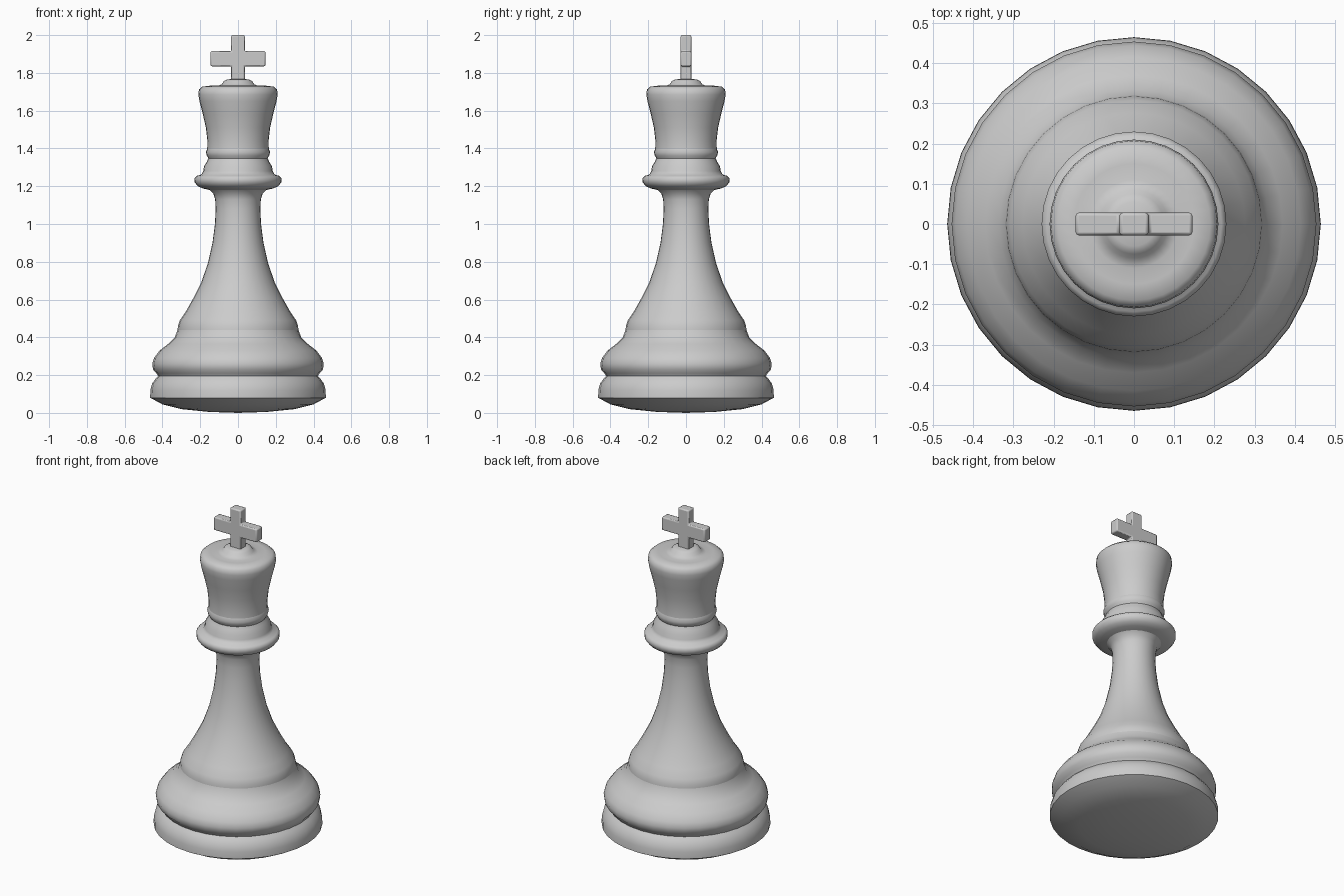
import bpy
import bmesh
from math import radians

if "Cube" in bpy.data.objects:
    bpy.data.objects.remove(bpy.data.objects["Cube"])

# Single stone-grey material
GREY = (0.6, 0.6, 0.6, 1)
stone = bpy.data.materials.new("stone grey")
stone.use_nodes = True
stone.diffuse_color = GREY
stone.node_tree.nodes["Principled BSDF"].inputs["Base Color"].default_value = GREY


def add_object(name, bm, angle):
    bmesh.ops.recalc_face_normals(bm, faces=bm.faces)
    mesh = bpy.data.meshes.new(name)
    bm.to_mesh(mesh)
    bm.free()
    obj = bpy.data.objects.new(name, mesh)
    bpy.context.collection.objects.link(obj)
    mesh.materials.append(stone)
    bpy.ops.object.select_all(action="DESELECT")
    obj.select_set(True)
    bpy.context.view_layer.objects.active = obj
    bpy.ops.object.shade_smooth_by_angle(angle=radians(angle))
    return obj


def lathe(name, profile, segments=32, angle=50):
    """Spin (radius, height) points around the z axis."""
    bm = bmesh.new()
    verts = [bm.verts.new((r, 0, z)) for r, z in profile]
    edges = [bm.edges.new(pair) for pair in zip(verts, verts[1:])]
    bmesh.ops.spin(bm, geom=verts + edges, cent=(0, 0, 0), axis=(0, 0, 1),
                   angle=radians(360), steps=segments)
    bmesh.ops.remove_doubles(bm, verts=bm.verts, dist=0.0005)
    return add_object(name, bm, angle)


# Foot with a shallow domed underside, and the moulding above it
lathe("base", [(0, 0), (0.15, 0.005), (0.3, 0.02), (0.4, 0.045), (0.465, 0.08),
               (0.464, 0.12), (0.455, 0.155), (0.437, 0.18), (0.423, 0.195),
               (0.432, 0.21), (0.45, 0.23), (0.454, 0.26), (0.445, 0.29),
               (0.415, 0.33), (0.37, 0.365), (0.335, 0.4), (0.32, 0.44)])

# Flared stem
lathe("stem", [(0.32, 0.44), (0.318, 0.46), (0.308, 0.49), (0.277, 0.535),
               (0.235, 0.61), (0.195, 0.69), (0.16, 0.79), (0.135, 0.9),
               (0.122, 1.0), (0.118, 1.08), (0.121, 1.13), (0.13, 1.16),
               (0.15, 1.18)])

# Collar rings
lathe("collar", [(0.15, 1.18), (0.185, 1.188), (0.213, 1.2), (0.229, 1.22),
                 (0.23, 1.243), (0.218, 1.255), (0.193, 1.262), (0.184, 1.28),
                 (0.18, 1.305), (0.165, 1.33), (0.157, 1.348), (0.165, 1.362),
                 (0.17, 1.38), (0.163, 1.4)])

# Flared crown with a small button on top
lathe("crown", [(0.163, 1.4), (0.162, 1.44), (0.17, 1.51), (0.186, 1.58),
                (0.204, 1.65), (0.21, 1.685), (0.207, 1.712), (0.19, 1.727),
                (0.15, 1.732), (0.11, 1.73), (0.085, 1.74), (0.075, 1.757),
                (0.055, 1.766), (0, 1.768)])

# Upright cross: plus outline built from one quarter, then extruded
MID, W, H, ARM, T = 1.875, 0.036, 0.04, 0.145, 0.028
TOP, FOOT = 2.0 - MID, 1.75 - MID
outline = [(W, TOP), (W, H), (ARM, H), (ARM, -H), (W, -H), (W, FOOT)]
outline += [(-x, z) for x, z in reversed(outline)]
bm = bmesh.new()
face = bm.faces.new([bm.verts.new((x, -T, MID + z)) for x, z in outline])
back = bmesh.ops.extrude_face_region(bm, geom=[face])["geom"]
bmesh.ops.translate(bm, vec=(0, 2 * T, 0),
                    verts=[v for v in back if isinstance(v, bmesh.types.BMVert)])
cross = add_object("cross", bm, 30)
bevel = cross.modifiers.new("edges", "BEVEL")
bevel.width = 0.007
bevel.segments = 2
